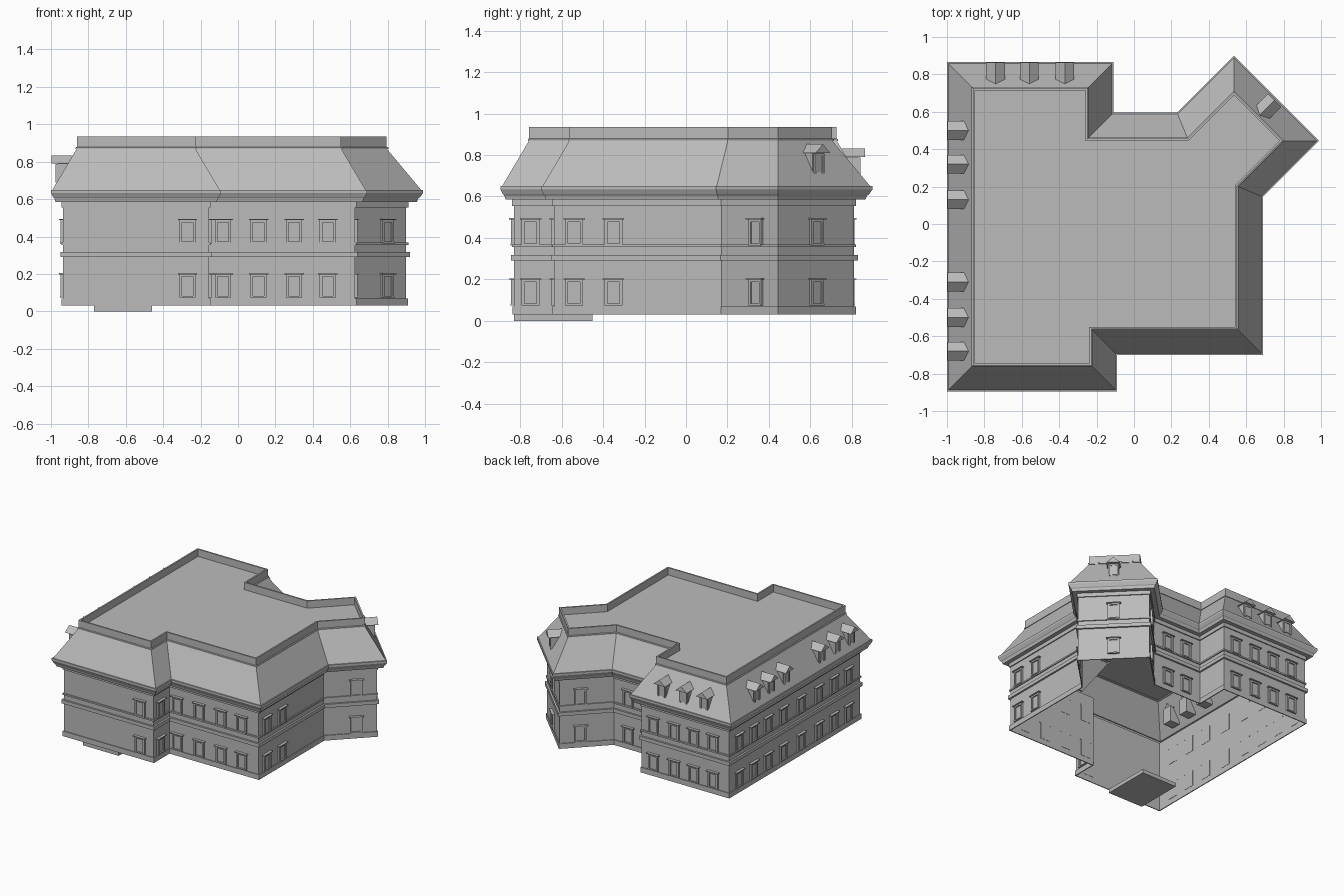
import bpy, bmesh, math
from mathutils import Matrix, Vector

if "Cube" in bpy.data.objects:
    bpy.data.objects.remove(bpy.data.objects["Cube"])

stone = bpy.data.materials.new("grey_stone")
stone.diffuse_color = (0.5, 0.5, 0.5, 1)
stone.use_nodes = True
stone.node_tree.nodes["Principled BSDF"].inputs["Base Color"].default_value = stone.diffuse_color

# Eave outline, counter-clockwise
EAVE = [(-1, .865), (-1, -.895), (-.09, -.895), (-.09, -.70), (.69, -.70), (.69, .145),
        (.99, .445), (.535, .90), (.23, .595), (-.11, .595), (-.11, .865)]


def inset(d):
    """Mitred inset of the eave outline."""
    pts = [Vector(p) for p in EAVE]
    out = []
    for i, p in enumerate(pts):
        a = (p - pts[i - 1]).normalized()
        b = (pts[(i + 1) % len(pts)] - p).normalized()
        na, nb = Vector((-a.y, a.x)), Vector((-b.y, b.x))
        out.append(p + (na + nb) * d / (1 + na.dot(nb)))
    return out


def finish(name, bm):
    me = bpy.data.meshes.new(name)
    bm.to_mesh(me)
    bm.free()
    me.materials.append(stone)
    ob = bpy.data.objects.new(name, me)
    bpy.context.collection.objects.link(ob)
    return ob


def skin(name, profile, closed=False, cap=False):
    """Sweep an (inset, height) profile around the footprint."""
    bm = bmesh.new()
    rings = [[bm.verts.new((p.x, p.y, z)) for p in inset(d)] for d, z in profile]
    n = len(EAVE)
    pairs = list(zip(rings, rings[1:])) + ([(rings[-1], rings[0])] if closed else [])
    for r, s in pairs:
        for i in range(n):
            j = (i + 1) % n
            bm.faces.new((r[i], r[j], s[j], s[i]))
    if cap:
        bm.faces.new(rings[-1])
    return finish(name, bm)


def band(name, d, z0, z1, back=.064):
    skin(name, [(back, z0), (d, z0), (d, z1), (back, z1)], closed=True)


def box(bm, lo, hi):
    lo, hi = Vector(lo), Vector(hi)
    m = Matrix.Translation((lo + hi) / 2) @ Matrix.Diagonal((*(hi - lo), 1))
    bmesh.ops.create_cube(bm, size=1, matrix=m)


def place(ob, x, y, z, angle):
    """Turn local -y to the outward direction given in degrees."""
    ob.matrix_world = Matrix.Translation((x, y, z)) @ Matrix.Rotation(math.radians(angle + 90), 4, 'Z')


def window(name, x, y, z, angle):
    bm = bmesh.new()
    box(bm, (-.03, -.004, 0), (.03, .002, .11))          # pane
    for s in (-1, 1):                                    # jambs
        box(bm, (s * .036 - .007, -.013, 0), (s * .036 + .007, .002, .11))
    box(bm, (-.043, -.013, .106), (.043, .002, .118))    # head
    box(bm, (-.052, -.022, .118), (.052, .002, .125))    # lintel
    box(bm, (-.043, -.015, -.006), (.043, .002, .003))   # sill
    place(finish(name, bm), x, y, z, angle)


def dormer(name, x, y, z, angle):
    """Origin on the eave line; local +y runs into the roof."""
    bm = bmesh.new()
    box(bm, (-.038, .034, .675), (.038, .12, .80))       # body
    box(bm, (-.022, .029, .70), (.022, .036, .775))      # pane
    for s in (-1, 1):
        box(bm, (s * .027 - .006, .024, .69), (s * .027 + .006, .036, .785))
    box(bm, (-.033, .024, .775), (.033, .036, .787))
    # gabled cap running back into the slope
    rings = []
    for yy, yr in ((0.002, 0.002), (.098, .127)):
        rings.append([bm.verts.new(c) for c in ((-.05, yy, .79), (.05, yy, .79), (0, yr, .832))])
    a, b = rings
    bm.faces.new(a)
    bm.faces.new(b[::-1])
    for i in range(3):
        j = (i + 1) % 3
        bm.faces.new((a[j], a[i], b[i], b[j]))
    place(finish(name, bm), x, y, z, angle)


# Walls and mouldings
skin("walls", [(.064, .03), (.064, .59)])
band("plinth", .057, .03, .07)
band("string_course", .05, .29, .318)
band("sill_course", .056, .356, .368)
band("frieze", .056, .555, .59)

# Cornice, mansard slope, parapet and recessed deck
skin("cornice", [(.064, .585), (.024, .585), (.018, .605), (.012, .61), (.002, .63), (0, .633), (0, .65)])
skin("mansard_roof", [(0, .65), (.008, .65), (.137, .868)])
skin("parapet", [(.137, .868), (.132, .868), (.132, .876), (.138, .88), (.138, .935), (.150, .935), (.150, .878)])
skin("roof_deck", [(.150, .878), (.152, .878)], cap=True)

# Entrance step slab
bm = bmesh.new()
box(bm, (-.77, -.83, 0), (-.46, -.45, .03))
finish("step_slab", bm)

# Windows: x, y, outward angle, on both storeys
W = .064
spots = [(-.27, -.895 + W, -90), (-.09 - W, -.75, 0), (.69 - W, -.54, 0), (.69 - W, -.35, 0)]
spots += [(x, -.70 + W, -90) for x in (-.08, .11, .30, .48)]
spots += [(-1 + W, y, 180) for y in (.68, .5, .32, .13, -.09, -.31, -.5, -.68)]
spots += [(x, .865 - W, 90) for x in (-.28, -.46, -.63, -.80)]
spots += [(x, .595 - W, 90) for x in (-.04, .13)]
h = W * math.sqrt(.5)
spots += [(.84 - h, .295 + h, -45), (.7625 - h, .6725 - h, 45), (.3825 + h, .7475 - h, 135)]
for i, (x, y, a) in enumerate(spots):
    for floor, z in (("lower", .08), ("upper", .37)):
        window(f"{floor}_window_{i}", x, y, z, a)

# Dormers
for i, y in enumerate((.5, .32, .13, -.31, -.5, -.68)):
    dormer(f"left_dormer_{i}", -1, y, 0, 180)
for i, x in enumerate((-.74, -.56, -.37)):
    dormer(f"back_dormer_{i}", x, .865, 0, 90)
dormer("wing_dormer", .7525, .6625, .02, 45)
